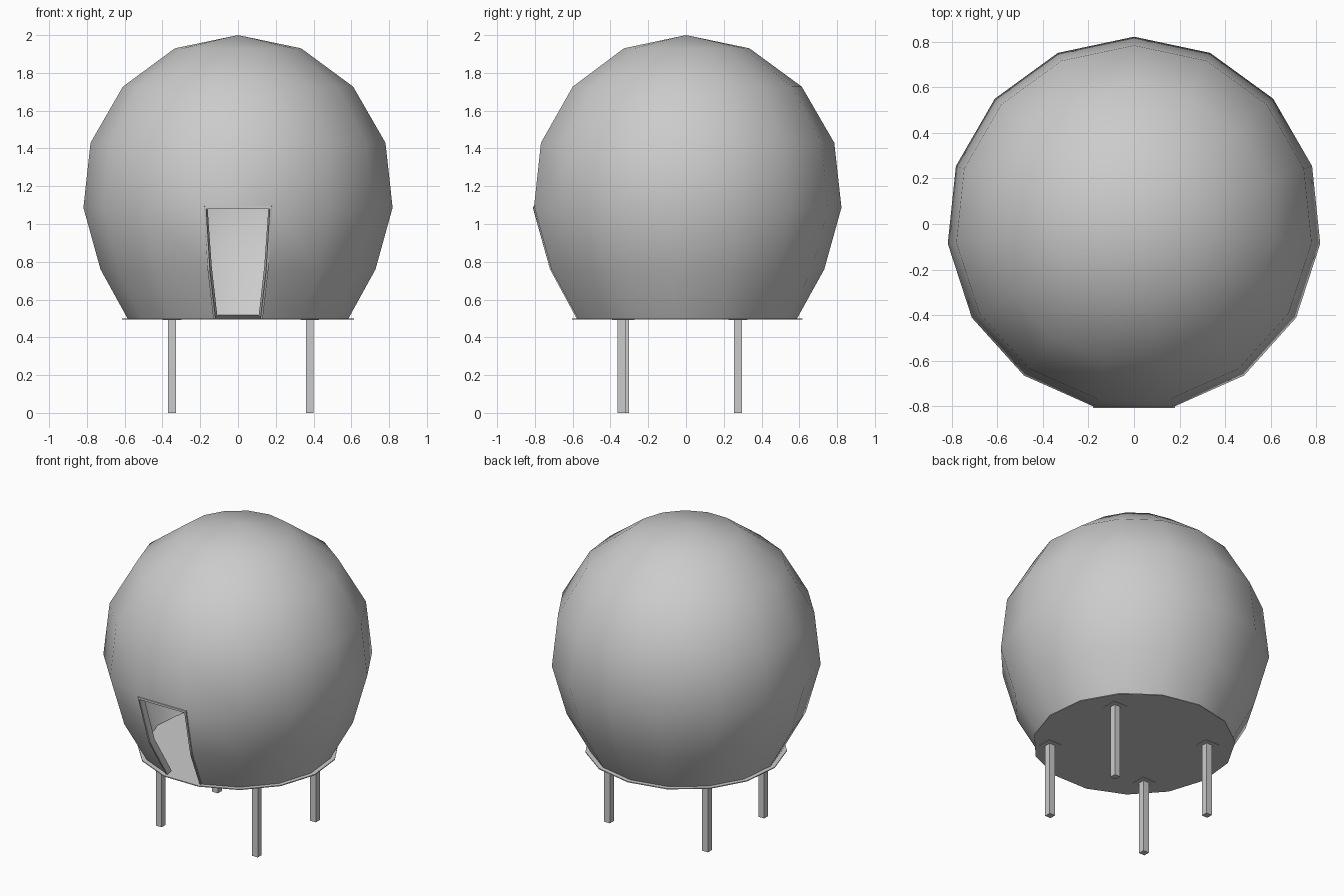
import bpy, bmesh
from math import sin, cos, pi, radians
from mathutils import Matrix, Vector

if "Cube" in bpy.data.objects:
    bpy.data.objects.remove(bpy.data.objects["Cube"], do_unlink=True)

SIDES = 15
FLOOR_Z = 0.5
# dome rings (radius, height), top to bottom
RINGS = [(0.336, 1.93), (0.613, 1.727), (0.785, 1.43), (0.823, 1.087), (0.732, 0.76), (0.588, FLOOR_Z)]

grey = bpy.data.materials.new("plain grey")
grey.use_nodes = True
COLOUR = (0.6, 0.6, 0.6, 1)
grey.diffuse_color = COLOUR
grey.node_tree.nodes["Principled BSDF"].inputs["Base Color"].default_value = COLOUR


def finish(name, bm, smooth=None, thickness=0):
    bmesh.ops.recalc_face_normals(bm, faces=bm.faces)
    mesh = bpy.data.meshes.new(name)
    bm.to_mesh(mesh)
    bm.free()
    obj = bpy.data.objects.new(name, mesh)
    bpy.context.collection.objects.link(obj)
    mesh.materials.append(grey)
    bpy.ops.object.select_all(action='DESELECT')
    obj.select_set(True)
    bpy.context.view_layer.objects.active = obj
    if thickness:
        mod = obj.modifiers.new("thickness", 'SOLIDIFY')
        mod.thickness = thickness
        mod.offset = -1
        mod.use_even_offset = True
        bpy.ops.object.modifier_apply(modifier=mod.name)
    if smooth:
        bpy.ops.object.shade_smooth_by_angle(angle=radians(smooth))
    return obj


def ring_point(radius, z, i):
    # one flat side faces the front
    a = -pi / 2 + (i + 0.5) * 2 * pi / SIDES
    return Vector((radius * cos(a), radius * sin(a), z))


# dome shell, with the lower front panels left open as a doorway
bm = bmesh.new()
rows = [[bm.verts.new(ring_point(r, z, i)) for i in range(SIDES)] for r, z in RINGS]
top = bm.verts.new((0, 0, 2))
for i in range(SIDES):
    j = (i + 1) % SIDES
    bm.faces.new((top, rows[0][i], rows[0][j]))
    for k in range(len(rows) - 1):
        if k >= 3 and i == SIDES - 1:
            continue
        bm.faces.new((rows[k][i], rows[k + 1][i], rows[k + 1][j], rows[k][j]))
finish("dome_shell", bm, 40, 0.035)

# door frame: sides and lintel around the doorway
bm = bmesh.new()
outer, inner = [], []
for r, z in RINGS[3:]:
    p = ring_point(r + 0.004, z, 0)
    outer.append(p + Vector((0.008, 0, 0)))
    inner.append(p - Vector((0.004, 0, 0)))
outer[0].z += 0.006
inner[0].z -= 0.008
flip = Matrix.Scale(-1, 4, (1, 0, 0))
outer = outer[::-1] + [flip @ p for p in outer]
inner = inner[::-1] + [flip @ p for p in inner]
ov = [bm.verts.new(p) for p in outer]
iv = [bm.verts.new(p) for p in inner]
for k in range(len(ov) - 1):
    bm.faces.new((ov[k], ov[k + 1], iv[k + 1], iv[k]))
bm.normal_update()
front = bmesh.ops.extrude_face_region(bm, geom=bm.faces[:])
moved = [g for g in front["geom"] if isinstance(g, bmesh.types.BMVert)]
bmesh.ops.translate(bm, verts=moved, vec=(0, 0.036, 0.006))
finish("door_frame", bm)

# floor disc, slightly wider than the dome's base
bm = bmesh.new()
disc = bm.faces.new([bm.verts.new(ring_point(0.617, FLOOR_Z, i)) for i in range(SIDES)])
ext = bmesh.ops.extrude_face_region(bm, geom=[disc])
bmesh.ops.translate(bm, vec=(0, 0, -0.006),
                    verts=[g for g in ext["geom"] if isinstance(g, bmesh.types.BMVert)])
finish("floor", bm)


def box(name, centre, size):
    bm = bmesh.new()
    bmesh.ops.create_cube(bm, size=1, matrix=Matrix.Translation(centre) @ Matrix.Diagonal((*size, 1)))
    finish(name, bm)


# four square legs with mounting plates
LEGS = {"front_right": (-0.349, -0.322), "front_left": (0.38, -0.342),
        "back_right": (-0.349, 0.275), "back_left": (0.38, 0.275)}
for place, (x, y) in LEGS.items():
    box(place + "_leg", (x, y, 0.247), (0.042, 0.042, 0.494))
    box(place + "_plate", (x, y, 0.494), (0.1, 0.1, 0.004))
